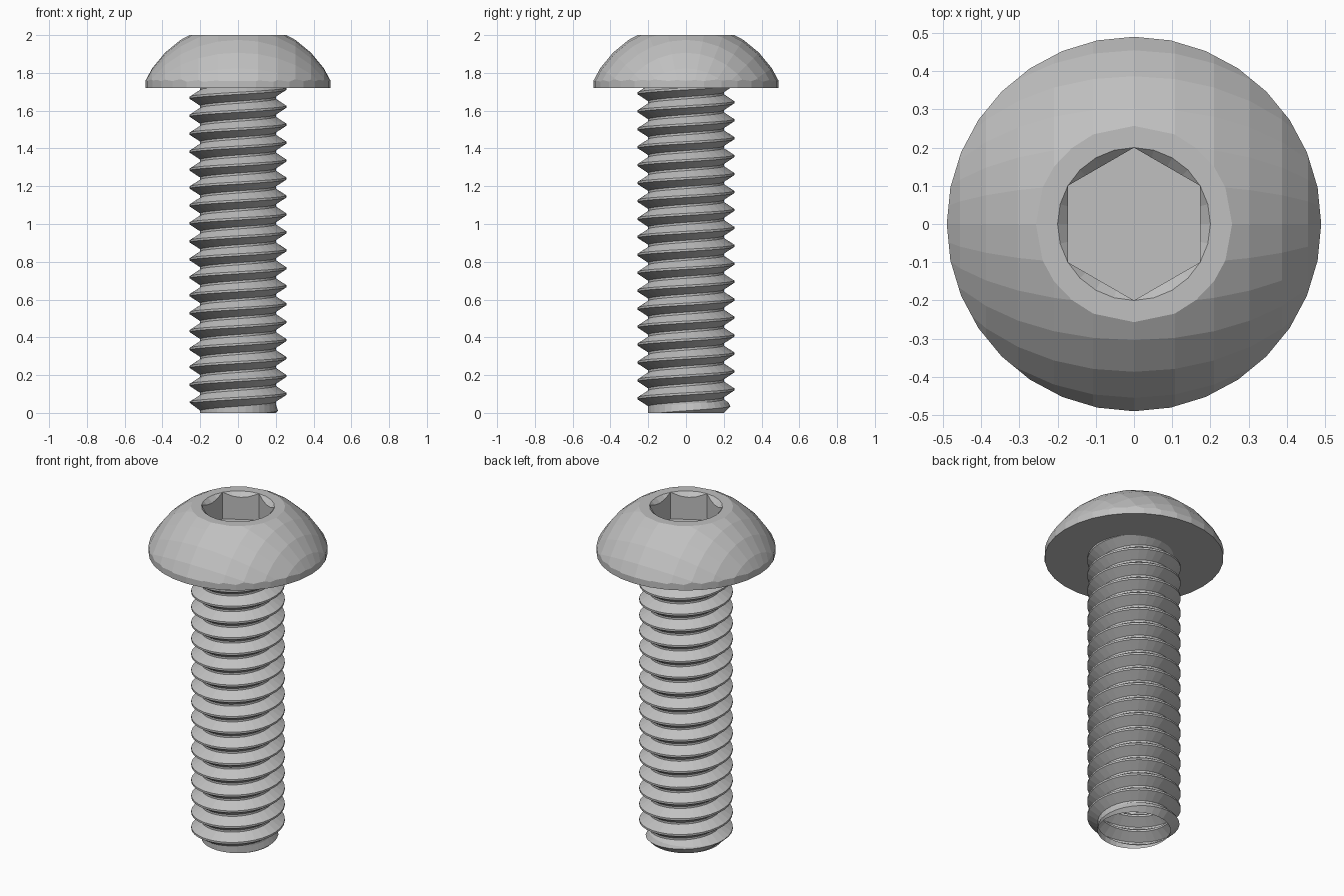
import bpy, bmesh
from math import cos, sin, pi
from mathutils import Matrix

cube = bpy.data.objects.get("Cube")
if cube:
    bpy.data.objects.remove(cube, do_unlink=True)

# Plain grey metal
steel = bpy.data.materials.new("grey_steel")
steel.use_nodes = True
colour = (0.53, 0.53, 0.53, 1)
steel.diffuse_color = colour
steel.node_tree.nodes["Principled BSDF"].inputs["Base Color"].default_value = colour

SIDES = 32
HEAD_BASE, TOP = 1.72, 2.0


def finish(bm, name):
    bmesh.ops.recalc_face_normals(bm, faces=bm.faces)
    mesh = bpy.data.meshes.new(name)
    bm.to_mesh(mesh)
    bm.free()
    mesh.materials.append(steel)
    obj = bpy.data.objects.new(name, mesh)
    bpy.context.collection.objects.link(obj)
    return obj


def ring(bm, count, point):
    return [bm.verts.new(point(2 * pi * i / count)) for i in range(count)]


def skin(bm, a, b):
    n = len(a)
    for i in range(n):
        j = (i + 1) % n
        bm.faces.new((a[i], a[j], b[j], b[i]))


# Head blank: a short cylinder with a hexagonal socket
def circle(radius, z):
    return lambda t: (radius * cos(t), radius * sin(t), z)


SOCKET, FLOOR = 0.2, 1.84


def hexagon(z=None):
    def point(t):
        # Corners point along +y and -y
        off = t % (pi / 3) - 0
        r = SOCKET * cos(pi / 6) / cos(off)if off < pi / 6 else SOCKET * cos(pi / 6) / cos(pi / 3 - off)
        height = TOP - (SOCKET - r) if z is None else z
        return (r * cos(t), r * sin(t), height)
    return point


bm = bmesh.new()
low = ring(bm, SIDES, circle(0.49, HEAD_BASE))
high = ring(bm, SIDES, circle(0.49, TOP))
skin(bm, low, high)
bm.faces.new(low)
rim = ring(bm, 24, circle(SOCKET, TOP))
lip = ring(bm, 24, hexagon())
floor = ring(bm, 24, hexagon(FLOOR))
skin(bm, rim, lip)
skin(bm, lip, floor)
bm.faces.new(floor)
bmesh.ops.remove_doubles(bm, verts=bm.verts, dist=0.0001)
open_edges = [e for e in bm.edges if e.is_boundary]
bmesh.ops.triangle_fill(bm, use_beauty=True, edges=open_edges, normal=(0, 0, 1))
head = finish(bm, "button_head")

# Dome: keep only what lies inside a faceted ball turned on its side
bm = bmesh.new()
bmesh.ops.create_uvsphere(
    bm, u_segments=32, v_segments=16, radius=0.547,
    matrix=Matrix.Translation((0, 0, 1.52)) @ Matrix.Rotation(pi / 2, 4, "Y"))
ball = finish(bm, "dome_cutter")
ball.hide_render = True
dome = head.modifiers.new("dome", "BOOLEAN")
dome.operation = "INTERSECT"
dome.solver = "EXACT"
dome.object = ball
bpy.context.view_layer.objects.active = head
bpy.ops.object.modifier_apply(modifier="dome")
bpy.data.objects.remove(ball, do_unlink=True)

# Threaded shank: a tooth profile swept along a right-handed helix
PITCH, ROOT, CREST = 0.095, 0.2, 0.256
tooth = [(0, ROOT), (0.12, ROOT), (0.5, CREST), (0.62, CREST)]
SHANK_TOP = HEAD_BASE + 0.02
steps = SIDES * (int(SHANK_TOP / PITCH) + 5)
bm = bmesh.new()
grid = []
for i in range(steps):
    t = 2 * pi * i / SIDES
    grid.append([bm.verts.new((r * cos(t), r * sin(t), PITCH * (i / SIDES + f - 2.5)))
                 for f, r in tooth])
for i in range(steps - SIDES - 1):
    a = grid[i] + [grid[i + SIDES][0]]
    b = grid[i + 1] + [grid[i + SIDES + 1][0]]
    for k in range(len(tooth)):
        bm.faces.new((a[k], b[k], b[k + 1], a[k + 1]))

# Trim both ends flat; the extra cut gives the tip chamfer its upper edge
CHAMFER = CREST - ROOT


def slice_at(z, **clear):
    geom = bm.verts[:] + bm.edges[:] + bm.faces[:]
    cut = bmesh.ops.bisect_plane(bm, geom=geom, plane_co=(0, 0, z), plane_no=(0, 0, 1), **clear)
    return [e for e in cut["geom_cut"] if isinstance(e, bmesh.types.BMEdge)]


slice_at(0, clear_inner=True)
slice_at(SHANK_TOP, clear_outer=True)
slice_at(CHAMFER)
loose = [v for v in bm.verts if not v.link_faces]
bmesh.ops.delete(bm, geom=loose, context="VERTS")
for v in bm.verts:
    r = v.co.xy.length
    limit = ROOT + v.co.z
    if r > limit:
        v.co.x *= limit / r
        v.co.y *= limit / r
bmesh.ops.holes_fill(bm, edges=[e for e in bm.edges if e.is_boundary], sides=0)
finish(bm, "threaded_shank")
